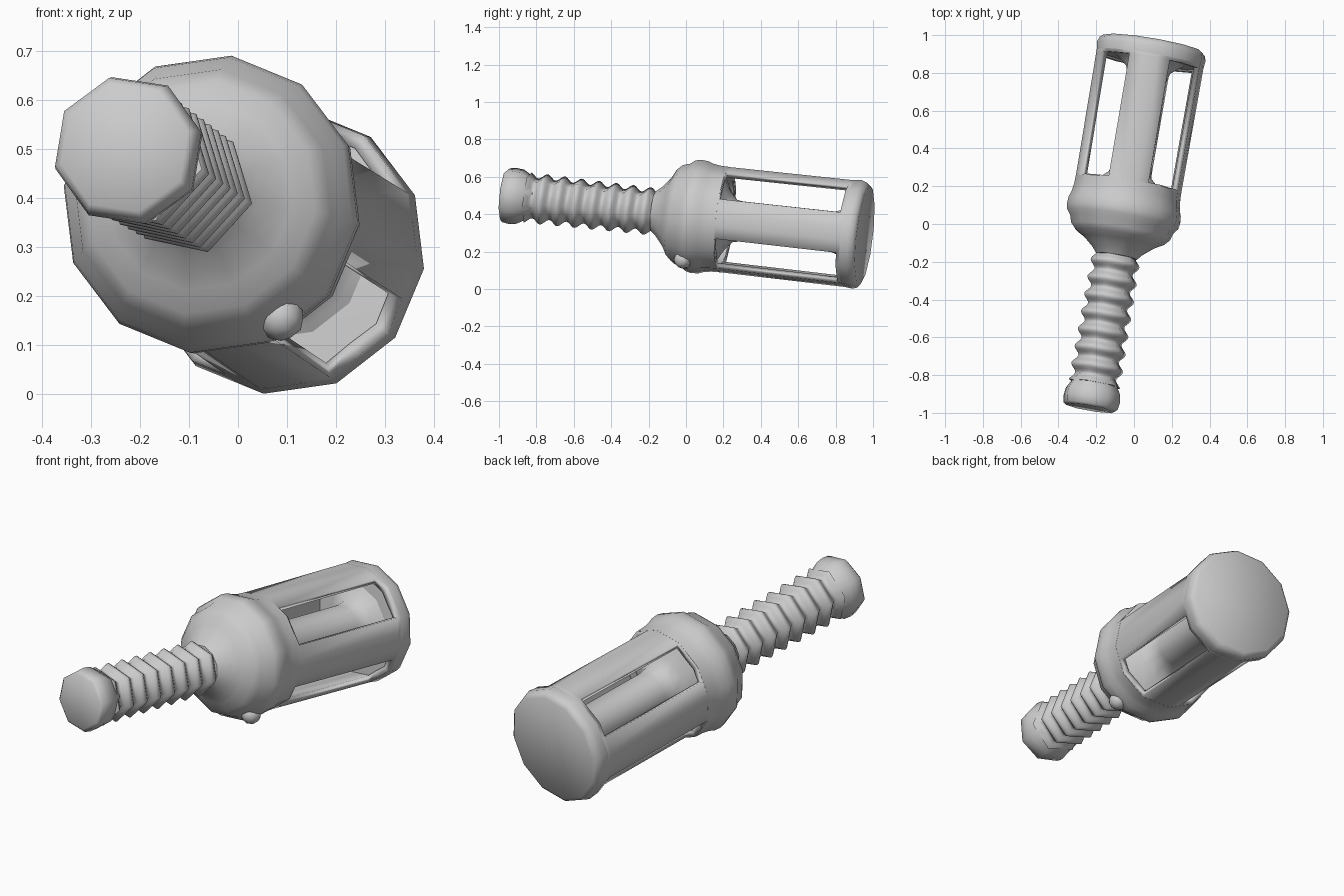
import bpy, bmesh, math
from mathutils import Vector

if "Cube" in bpy.data.objects:
    bpy.data.objects.remove(bpy.data.objects["Cube"])

# Tilted main axis running from the handle end to the lantern cap
START = Vector((-0.232, -0.975, 0.503))
END = Vector((0.099, 0.955, 0.287))
AXIS = (END - START).normalized()
LENGTH = (END - START).length
E1 = (Vector((1, 0, 0)) - AXIS * AXIS.x).normalized()
E2 = E1.cross(AXIS)
if E2.z < 0:
    E2 = -E2

grey = bpy.data.materials.new("grey")
grey.diffuse_color = (0.6, 0.6, 0.6, 1)
grey.use_nodes = True
grey.node_tree.nodes["Principled BSDF"].inputs["Base Color"].default_value = grey.diffuse_color


def point(s, r, deg):
    a = math.radians(deg)
    return START + AXIS * s + (E1 * math.cos(a) + E2 * math.sin(a)) * r


def finish(name, bm, angle=50):
    bmesh.ops.recalc_face_normals(bm, faces=bm.faces)
    mesh = bpy.data.meshes.new(name)
    bm.to_mesh(mesh)
    bm.free()
    mesh.materials.append(grey)
    ob = bpy.data.objects.new(name, mesh)
    bpy.context.collection.objects.link(ob)
    bpy.ops.object.select_all(action='DESELECT')
    ob.select_set(True)
    bpy.context.view_layer.objects.active = ob
    bpy.ops.object.shade_smooth_by_angle(angle=math.radians(angle))
    return ob


def lathe(name, stations, sides, phase, radius=lambda s, r, k: r,
          keep=lambda row, k: True, caps=True, angle=50):
    """Skin rings (s, r) along the main axis."""
    bm = bmesh.new()
    rings = [[bm.verts.new(point(s, radius(s, r, k), phase + 360 * k / sides))
              for k in range(sides)] for s, r in stations]
    for i in range(len(rings) - 1):
        for k in range(sides):
            if keep(i, k):
                n = (k + 1) % sides
                bm.faces.new((rings[i][k], rings[i][n], rings[i + 1][n], rings[i + 1][k]))
    if caps:
        bm.faces.new(rings[0])
        bm.faces.new(rings[-1])
    return finish(name, bm, angle)


# Eight-sided pommel
lathe("handle_pommel", [(0, 0.135), (0.012, 0.149), (0.05, 0.155), (0.09, 0.150),
                        (0.125, 0.130), (0.15, 0.118), (0.17, 0.10)], 8, 13)

# Six-sided grip with raised rings
PITCH = 0.094


def ridged(s, r, k):
    return r + 0.015 * math.cos(2 * math.pi * (s / PITCH - 0.33))


N = 72
grip = [(0.13 + 0.75 * i / N, 0.128 - 0.010 * i / N) for i in range(N + 1)]
lathe("ridged_grip", grip, 6, -13, radius=ridged, angle=75)

# Rounded collar between grip and cage
lathe("collar", [(0.82, 0.11), (0.85, 0.135), (0.875, 0.165), (0.90, 0.195),
                 (0.925, 0.24), (0.955, 0.268), (0.995, 0.28), (1.02, 0.30),
                 (1.05, 0.307), (1.09, 0.304), (1.12, 0.293), (1.16, 0.287),
                 (1.205, 0.2855), (1.205, 0.25), (1.12, 0.245), (1.08, 0.12)], 12, 22)


# Cage wall: twelve-sided tube with four long windows
def twelve_sided(s, r, k):
    return r * (math.cos(math.radians(15)) if k % 2 else 1)


cage = lathe("cage", [(1.12, 0.284), (1.21, 0.285), (1.87, 0.289), (1.94, 0.290)],
             24, 22, radius=twelve_sided, caps=False,
             keep=lambda row, k: not (row == 1 and k % 6 < 3))
wall = cage.modifiers.new("wall", 'SOLIDIFY')
wall.thickness = 0.032
wall.offset = -1

# Central core inside the cage, flared at both ends
lathe("inner_core", [(1.10, 0.24), (1.18, 0.23), (1.22, 0.16), (1.26, 0.115), (1.32, 0.105),
                     (1.78, 0.105), (1.83, 0.12), (1.87, 0.17), (1.91, 0.23)], 12, 22)

# End cap
lathe("end_cap", [(1.88, 0.25), (1.885, 0.289), (1.93, 0.294), (LENGTH - 0.015, 0.285),
                  (LENGTH, 0.267)], 12, 22)

# Small knob on the collar
bm = bmesh.new()
bmesh.ops.create_icosphere(bm, subdivisions=2, radius=0.048)
bmesh.ops.translate(bm, verts=bm.verts, vec=point(1.03, 0.28, -58))
finish("collar_knob", bm)
